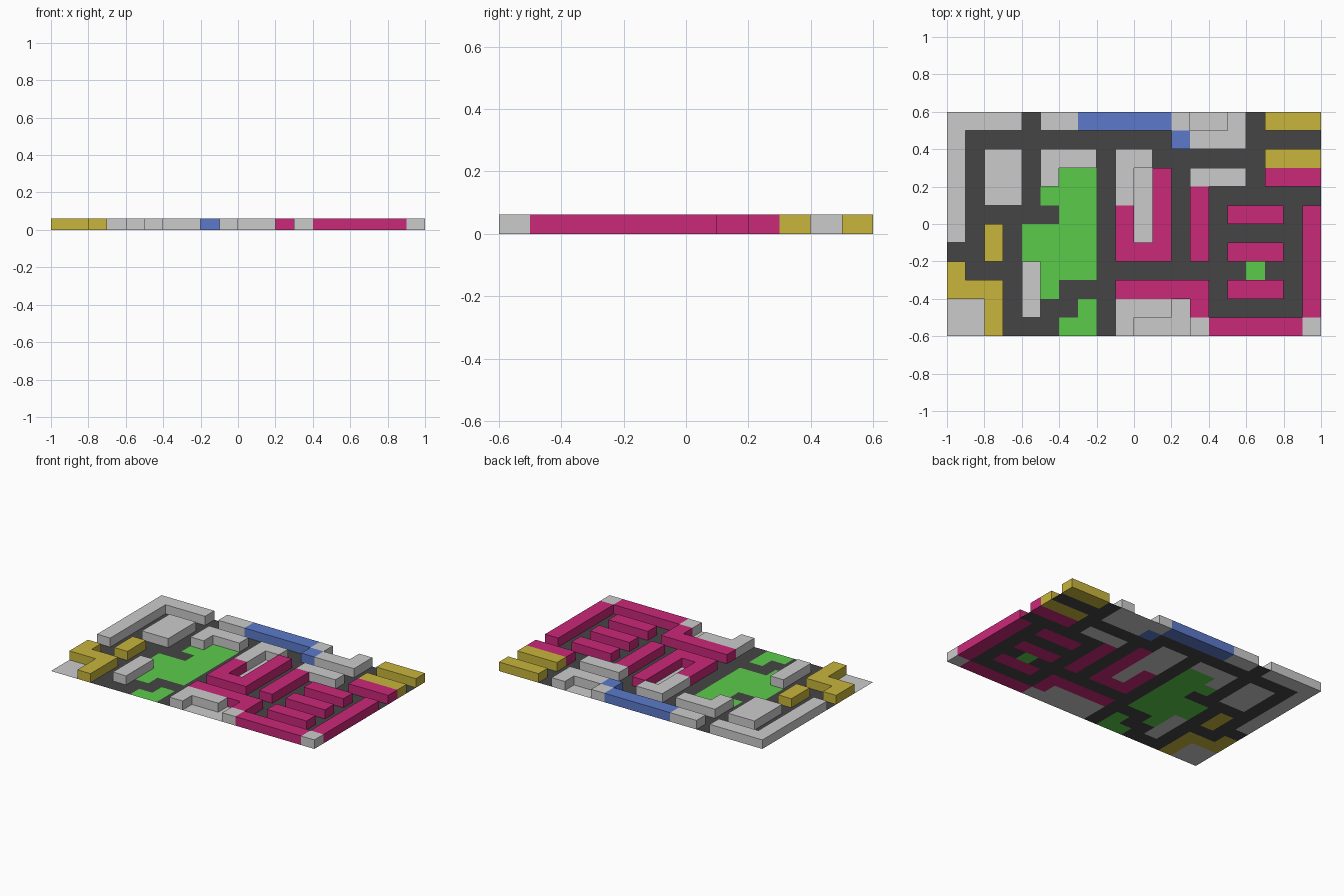
import bpy, bmesh
from math import radians

if "Cube" in bpy.data.objects:
    bpy.data.objects.remove(bpy.data.objects["Cube"])

CELL = 0.1      # size of one city block cell
HEIGHT = 0.062  # building height

# City plan seen from above, first row at the back (+y)
PLAN = [
    "GGGG.GGBBBBBGggG.YYY",
    "G...........BGGG....",
    "G.GG.GGG.GG......YYY",
    "G.GG.GEE.GgP.GGG.PPP",
    "G.GG.EEE.GgP.P......",
    "G.....EE.PgP.P.PPP.P",
    "G.Y.EEEE.PgP.P.....P",
    "..Y.EEEE.PPP.P.PPP.P",
    "Y...GEEE........E..P",
    "YYY.GE...PPPPP.PPP.P",
    "ggY.G..E.GGGgP.....P",
    "ggY...EE.GgggGPPPPPG",
]
ROWS, COLS = len(PLAN), len(PLAN[0])

# plan letter: (name, colour, height)
KINDS = {
    ".": ("roads", (0.06, 0.06, 0.06), 0),
    "E": ("green_park", (0.105, 0.60, 0.068), 0),
    "g": ("paved_yard", None, 0),
    "G": ("grey_building", None, HEIGHT),
    "B": ("blue_building", (0.107, 0.195, 0.60), HEIGHT),
    "P": ("pink_building", (0.59, 0.021, 0.19), HEIGHT),
    "Y": ("yellow_building", (0.58, 0.46, 0.045), HEIGHT),
}


def material(name, colour):
    mat = bpy.data.materials.new(name)
    mat.diffuse_color = (*colour, 1)
    mat.use_nodes = True
    mat.node_tree.nodes["Principled BSDF"].inputs["Base Color"].default_value = mat.diffuse_color
    return mat


def regions(letter):
    """Groups of edge-connected cells that share a letter."""
    todo = {(r, c) for r in range(ROWS) for c in range(COLS) if PLAN[r][c] == letter}
    while todo:
        stack, group = [min(todo)], []
        todo.remove(stack[0])
        while stack:
            r, c = stack.pop()
            group.append((r, c))
            for n in ((r + 1, c), (r - 1, c), (r, c + 1), (r, c - 1)):
                if n in todo:
                    todo.remove(n)
                    stack.append(n)
        yield group


def build(name, cells, height, mat):
    """Flat footprint from plan cells, raised to a closed block if it has height."""
    bm = bmesh.new()
    corners = {}

    def corner(r, c):
        if (r, c) not in corners:
            corners[r, c] = bm.verts.new(((c - COLS / 2) * CELL, (ROWS / 2 - r) * CELL, 0))
        return corners[r, c]

    for r, c in cells:
        bm.faces.new((corner(r + 1, c), corner(r + 1, c + 1), corner(r, c + 1), corner(r, c)))
    if height:
        base = bm.faces[:]
        bottom = bmesh.ops.duplicate(bm, geom=base)["geom"]
        bmesh.ops.reverse_faces(bm, faces=[f for f in bottom if isinstance(f, bmesh.types.BMFace)])
        top = bmesh.ops.extrude_face_region(bm, geom=base)["geom"]
        bmesh.ops.translate(bm, vec=(0, 0, height),
                            verts=[v for v in top if isinstance(v, bmesh.types.BMVert)])
        bmesh.ops.delete(bm, geom=[f for f in base if f.is_valid], context="FACES")
        bmesh.ops.remove_doubles(bm, verts=bm.verts, dist=0.001)
        bmesh.ops.recalc_face_normals(bm, faces=bm.faces)
    # Merge coplanar cells (the road net has loops, so it keeps its cells)
    if name != "roads":
        bmesh.ops.dissolve_limit(bm, angle_limit=radians(1), verts=bm.verts, edges=bm.edges)
    mesh = bpy.data.meshes.new(name)
    bm.to_mesh(mesh)
    bm.free()
    if mat:
        mesh.materials.append(mat)
    bpy.context.collection.objects.link(bpy.data.objects.new(name, mesh))


# Roads, parks, yards and buildings
for letter, (name, colour, height) in KINDS.items():
    mat = material(name, colour) if colour else None
    for group in regions(letter):
        build(name, group, height, mat)
